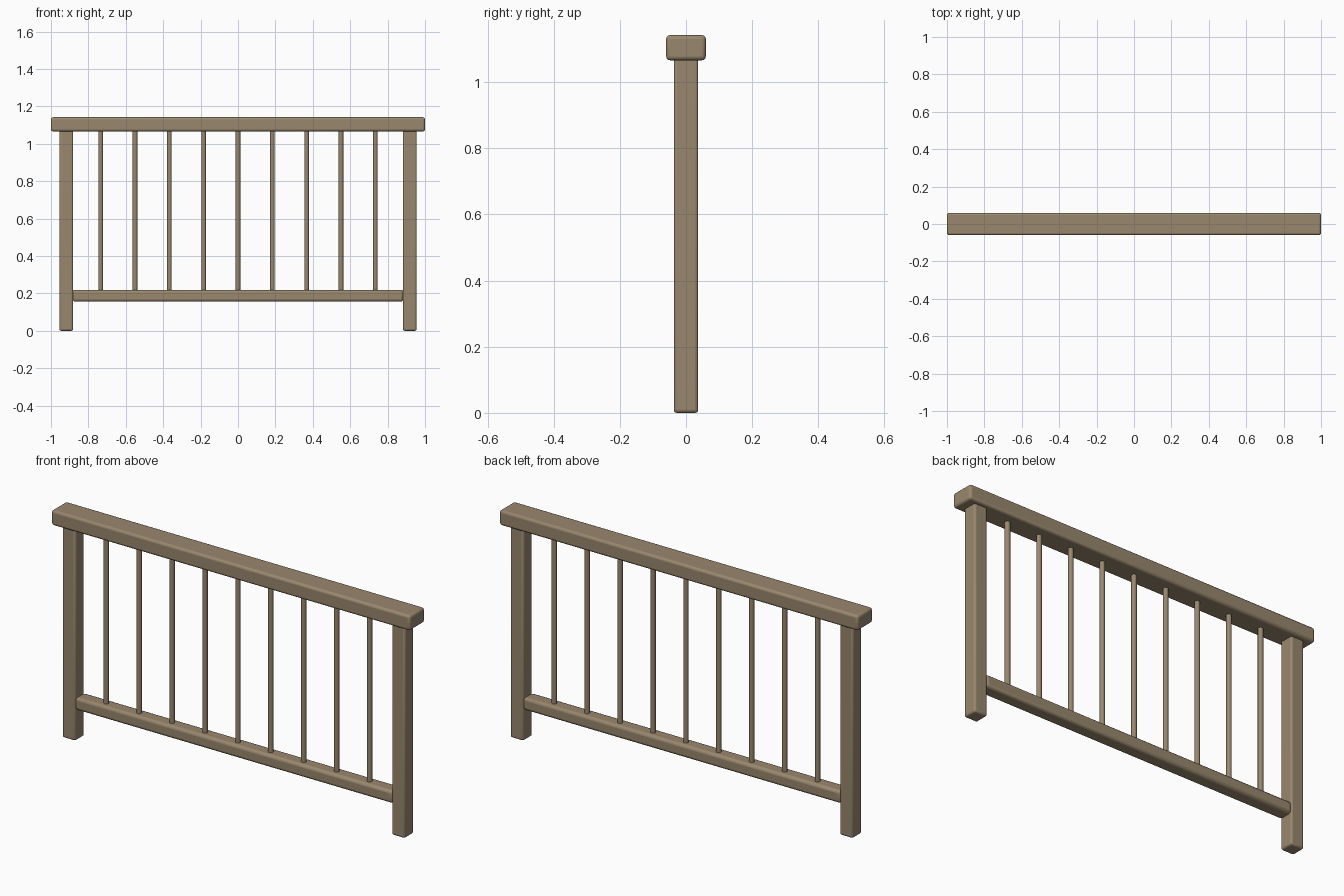
import bpy

if "Cube" in bpy.data.objects:
    bpy.data.objects.remove(bpy.data.objects["Cube"])

# One wood colour for the whole railing
wood = bpy.data.materials.new("brown wood")
wood.diffuse_color = (0.32, 0.245, 0.155, 1)
wood.use_nodes = True
wood.node_tree.nodes["Principled BSDF"].inputs["Base Color"].default_value = wood.diffuse_color


def finish(ob, name):
    ob.name = name
    ob.data.materials.append(wood)
    bpy.ops.object.shade_smooth_by_angle(angle=0.7)


def beam(name, x0, x1, depth, z0, z1, radius):
    """Rounded timber spanning x0..x1 and z0..z1, centred on y = 0."""
    bpy.ops.mesh.primitive_cube_add(size=1, location=((x0 + x1) / 2, 0, (z0 + z1) / 2))
    ob = bpy.context.object
    ob.scale = (x1 - x0, depth, z1 - z0)
    bpy.ops.object.transform_apply(location=False, rotation=False, scale=True)
    mod = ob.modifiers.new("rounded edges", 'BEVEL')
    mod.width = radius
    mod.segments = 3
    finish(ob, name)


# Handrail on top and lower rail between the posts
beam("handrail", -1, 1, 0.12, 1.066, 1.142, 0.012)
beam("lower_rail", -0.885, 0.885, 0.072, 0.156, 0.219, 0.014)

# Two end posts
for side, x in (("left", -0.918), ("right", 0.918)):
    beam(side + "_post", x - 0.037, x + 0.037, 0.074, 0, 1.075, 0.01)

# Nine slim round balusters
for i in range(9):
    bpy.ops.mesh.primitive_cylinder_add(
        vertices=16, radius=0.0125, depth=0.88,
        location=((i - 4) * 0.1835, 0, 0.64))
    finish(bpy.context.object, f"baluster_{i + 1}")
